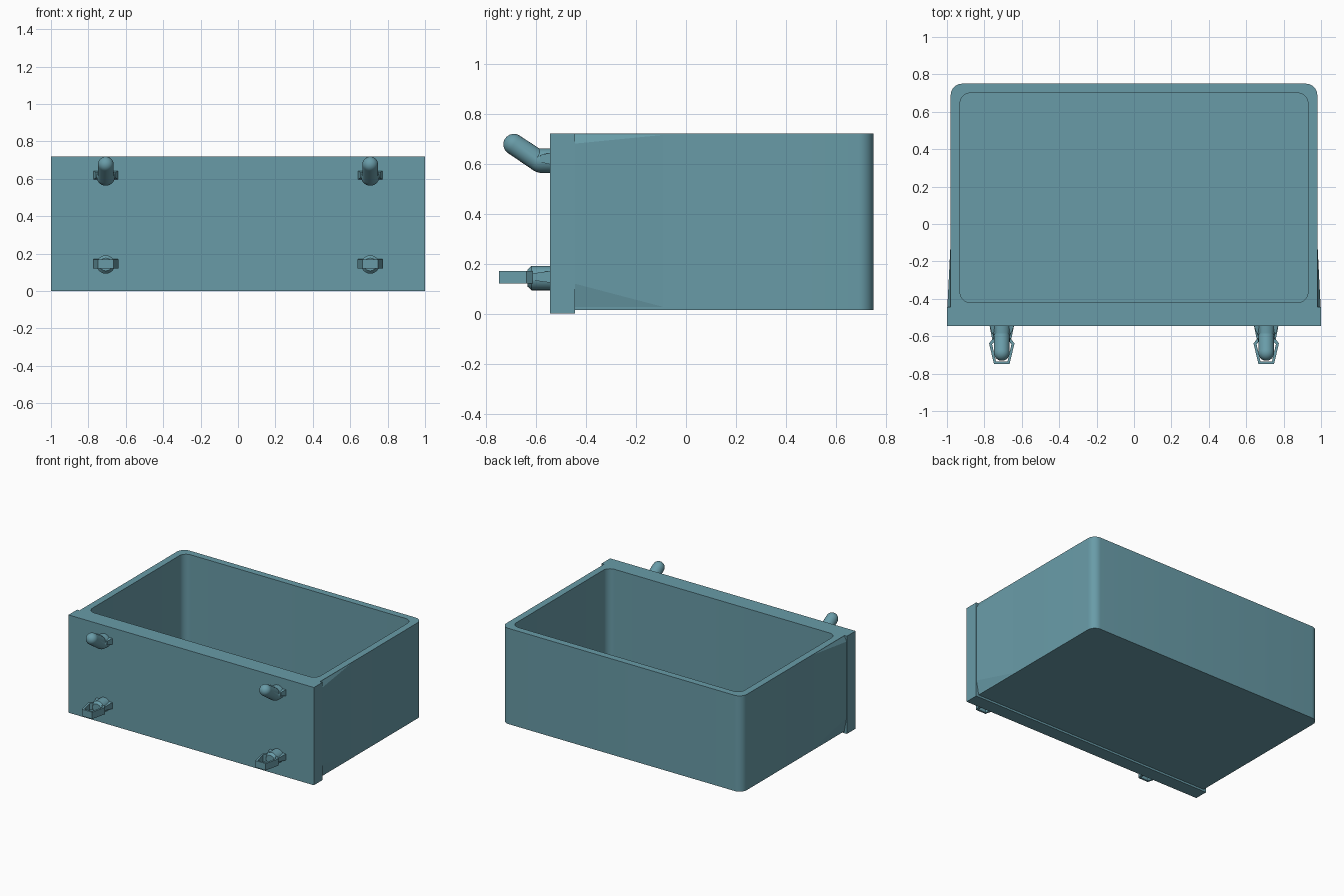
import bpy, bmesh
from math import sin, cos, pi, radians
from mathutils import Vector

if "Cube" in bpy.data.objects:
    bpy.data.objects.remove(bpy.data.objects["Cube"])

mat = bpy.data.materials.new("teal_plastic")
mat.diffuse_color = (0.14, 0.33, 0.39, 1)
mat.use_nodes = True
mat.node_tree.nodes["Principled BSDF"].inputs["Base Color"].default_value = mat.diffuse_color


def finish(name, bm, smooth=True):
    bmesh.ops.remove_doubles(bm, verts=bm.verts, dist=1e-5)
    bmesh.ops.recalc_face_normals(bm, faces=bm.faces)
    me = bpy.data.meshes.new(name)
    bm.to_mesh(me)
    bm.free()
    ob = bpy.data.objects.new(name, me)
    bpy.context.collection.objects.link(ob)
    me.materials.append(mat)
    if smooth:
        bpy.ops.object.select_all(action='DESELECT')
        ob.select_set(True)
        bpy.context.view_layer.objects.active = ob
        bpy.ops.object.shade_smooth_by_angle(angle=radians(30))
    return ob


def bridge(bm, a, b):
    for i in range(len(a)):
        j = (i + 1) % len(a)
        bm.faces.new((a[i], a[j], b[j], b[i]))


def rounded_rect(x, y0, y1, r_front, r_back, n=8):
    pts = []
    corners = ((x, y1, r_back), (-x, y1, r_back), (-x, y0, r_front), (x, y0, r_front))
    for k, (cx, cy, r) in enumerate(corners):
        sx, sy = (1 if cx > 0 else -1), (1 if cy == y1 else -1)
        for i in range(n + 1):
            a = (k + i / n) * pi / 2
            pts.append((cx - sx * r + r * cos(a), cy - sy * r + r * sin(a)))
    return pts


def box(name, x0, x1, y0, y1, z0, z1):
    return hull(name, [(x, y, z) for x in (x0, x1) for y in (y0, y1) for z in (z0, z1)])


def hull(name, pts):
    bm = bmesh.new()
    for p in pts:
        bm.verts.new(p)
    bmesh.ops.convex_hull(bm, input=bm.verts)
    bmesh.ops.dissolve_limit(bm, angle_limit=0.01, verts=bm.verts, edges=bm.edges)
    return finish(name, bm, False)


def sweep(name, x, rings, n=24):
    """Tube from (y, z, radius, tilt) rings in the YZ plane, heading -y and up by tilt."""
    bm = bmesh.new()
    loops = []
    for y, z, r, t in rings:
        up = Vector((0, sin(t), cos(t)))
        loops.append([bm.verts.new(Vector((x, y, z)) + r * (Vector((cos(2*pi*i/n), 0, 0))
                      + up * sin(2*pi*i/n))) for i in range(n)])
    for a, b in zip(loops, loops[1:]):
        bridge(bm, a, b)
    bm.faces.new(loops[0])
    bm.faces.new(loops[-1])
    return finish(name, bm)


# Open bin: outer wall, rim, cavity wall and floor
bm = bmesh.new()
outer = rounded_rect(0.98, -0.445, 0.75, 0, 0.06)
inner = rounded_rect(0.93, -0.42, 0.70, 0.055, 0.055)
loops = [[bm.verts.new((x, y, z)) for x, y in pts]
         for pts, z in ((outer, 0.015), (outer, 0.72), (inner, 0.72), (inner, 0.065))]
for a, b in zip(loops, loops[1:]):
    bridge(bm, a, b)
bm.faces.new(loops[0])
bm.faces.new(loops[-1])
bmesh.ops.dissolve_degenerate(bm, dist=1e-5, edges=bm.edges)
finish("bin_body", bm)

# Mounting plate across the front
box("mounting_plate", -1, 1, -0.545, -0.445, 0, 0.72)

# Tapered side gussets blending the plate into the walls
for s, side in ((-1, "left"), (1, "right")):
    hull("gusset_" + side, [(s * x, y, z) for x, y, z in (
        (0.998, -0.446, 0.12), (0.998, -0.446, 0.68),
        (0.978, -0.446, 0.016), (0.978, -0.446, 0.719),
        (0.978, -0.05, 0.016), (0.978, -0.05, 0.719))])

for s, side in ((-1, "left"), (1, "right")):
    cx = s * 0.707

    # Upper hook: straight root, upward bend and rounded tip
    tilt = radians(33)
    rings = [(-0.54, 0.612, 0.049, 0), (-0.585, 0.612, 0.049, 0)]
    rings += [(-0.588 - 0.012 * k / 4, 0.612 + 0.006 * k / 4, 0.049 - 0.006 * k / 4, tilt * k / 4)
              for k in range(1, 5)]
    ty, tz, r = -0.689, 0.677, 0.042
    rings += [(ty - r * sin(a) * cos(tilt), tz + r * sin(a) * sin(tilt),
               max(r * cos(a), 0.001), tilt) for a in [k * pi / 16 for k in range(9)]]
    sweep("hook_" + side, cx, rings)

    # Lower peg with chamfered end
    sweep("peg_" + side, cx, [(-0.54, 0.142, 0.049, 0), (-0.618, 0.142, 0.049, 0),
                              (-0.634, 0.142, 0.034, 0)])

    # Tapered ribs on both sides of hook and peg
    for part, z, y_end in (("hook", 0.62, -0.585), ("peg", 0.147, -0.612)):
        hull(part + "_rib_" + side, [(cx + q * w, y, z + h)
             for q in (-1, 1) for w, y, hh in ((0.066, -0.54, 0.024), (0.052, y_end, 0.014))
             for h in (-hh, hh)])

    # Spring clip: a tapered closed loop in front of the peg
    out = [(-0.05, -0.615), (-0.068, -0.638), (-0.042, -0.748),
           (0.042, -0.748), (0.068, -0.638), (0.05, -0.615)]
    inn = [(-0.036, -0.625), (-0.052, -0.642), (-0.031, -0.734),
           (0.031, -0.734), (0.052, -0.642), (0.036, -0.625)]
    bm = bmesh.new()
    L = [[bm.verts.new((cx + x, y, z)) for x, y in p]
         for p, z in ((out, 0.12), (out, 0.17), (inn, 0.17), (inn, 0.12))]
    for k in range(4):
        bridge(bm, L[k], L[(k + 1) % 4])
    finish("clip_" + side, bm, False)
